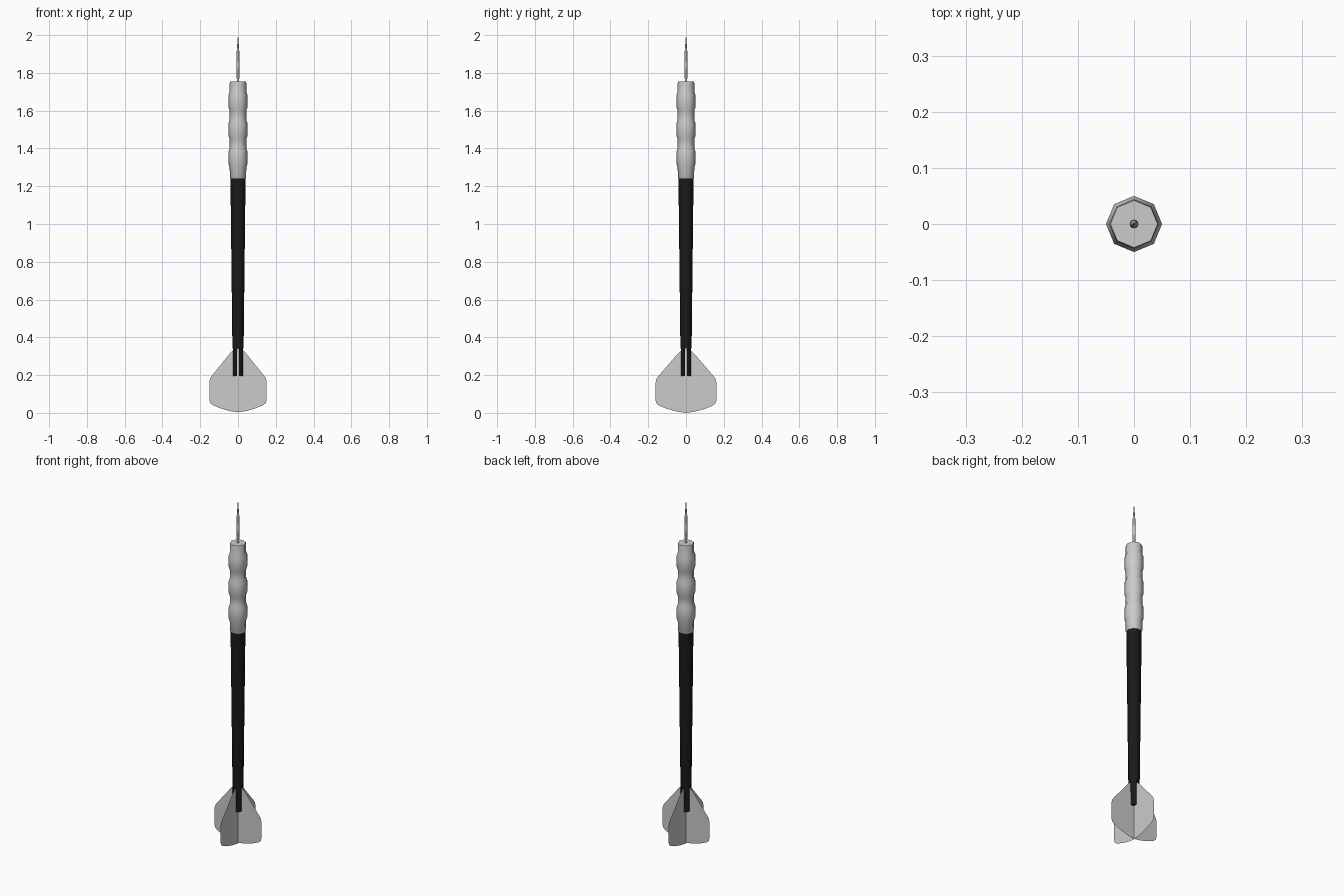
import bpy, bmesh, math

if "Cube" in bpy.data.objects:
    bpy.data.objects.remove(bpy.data.objects["Cube"])


def finish(name, bm, smooth=None):
    bmesh.ops.recalc_face_normals(bm, faces=bm.faces[:])
    me = bpy.data.meshes.new(name)
    bm.to_mesh(me)
    bm.free()
    ob = bpy.data.objects.new(name, me)
    bpy.context.collection.objects.link(ob)
    if smooth:
        bpy.ops.object.select_all(action='DESELECT')
        ob.select_set(True)
        bpy.context.view_layer.objects.active = ob
        bpy.ops.object.shade_smooth_by_angle(angle=math.radians(smooth))
    return ob


def lathe(name, profile, sides=8, smooth=50):
    """Turn (radius, z) pairs into a closed solid around z."""
    bm = bmesh.new()
    rings = []
    for r, z in profile:
        rings.append([bm.verts.new((r * math.cos(2 * math.pi * i / sides),
                                    r * math.sin(2 * math.pi * i / sides), z))
                      for i in range(sides)])
    for a, b in zip(rings, rings[1:]):
        for i in range(sides):
            j = (i + 1) % sides
            bm.faces.new((a[i], a[j], b[j], b[i]))
    bm.faces.new(rings[0])
    bm.faces.new(rings[-1])
    return finish(name, bm, smooth)


# Needle point
lathe("point", [(0.006, 1.74), (0.008, 1.84), (0.007, 1.91), (0.0005, 2.0)])

# Grip barrel with three raised bands
profile = [(0.040, 1.24), (0.043, 1.245)]
for z in (1.35, 1.50, 1.65):
    profile += [(0.044, z - 0.052), (0.050, z - 0.033),
                (0.050, z + 0.033), (0.044, z + 0.052)]
profile += [(0.044, 1.745), (0.042, 1.755)]
lathe("barrel", profile)

# Tapered black shaft
shaft = lathe("shaft", [(0.028, 0.195), (0.040, 1.24)])
black = bpy.data.materials.new("black")
black.diffuse_color = (0.01, 0.01, 0.01, 1)
black.use_nodes = True
black.node_tree.nodes["Principled BSDF"].inputs["Base Color"].default_value = black.diffuse_color
shaft.data.materials.append(black)

# Cross slots that hold the flights
for name, sx, sy in (("slot_cutter_x", 0.2, 0.011), ("slot_cutter_y", 0.011, 0.2)):
    bm = bmesh.new()
    bmesh.ops.create_cube(bm, size=1)
    for v in bm.verts:
        v.co = (v.co.x * sx, v.co.y * sy, 0.22 + v.co.z * 0.24)
    cutter = finish(name, bm)
    cutter.hide_render = True
    cutter.hide_set(True)
    mod = shaft.modifiers.new(name, 'BOOLEAN')
    mod.operation = 'DIFFERENCE'
    mod.solver = 'EXACT'
    mod.object = cutter

# Four paper-thin flights
outline = [(0, 0.34), (0.025, 0.332), (0.045, 0.312), (0.138, 0.197),
           (0.148, 0.181), (0.152, 0.163), (0.152, 0.070), (0.147, 0.053),
           (0.132, 0.040), (0.09, 0.023), (0.045, 0.010), (0, 0.003)]
for i, name in enumerate(("right", "back", "left", "front")):
    a = i * math.pi / 2
    k = 1.06 if i % 2 else 1.0
    drop = 0.003 if i % 2 else 0.0
    bm = bmesh.new()
    bm.faces.new([bm.verts.new((k * r * math.cos(a), k * r * math.sin(a), z - drop))
                  for r, z in outline])
    finish("flight_" + name, bm)
